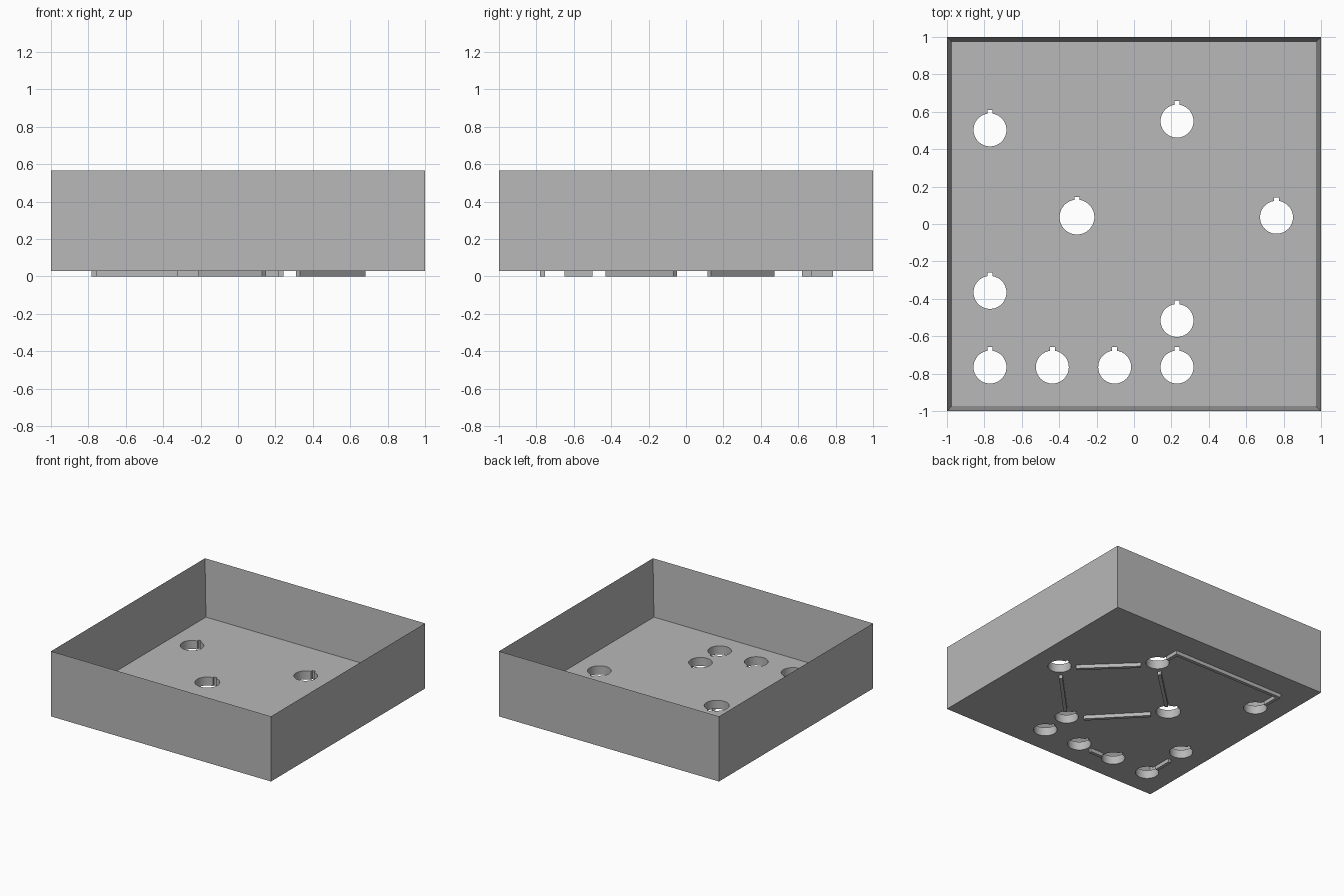
import bpy, bmesh, math
from mathutils import Vector

cube = bpy.data.objects.get("Cube")
if cube:
    bpy.data.objects.remove(cube, do_unlink=True)

BASE, TOP, WALL, FLOOR = 0.03, 0.565, 0.028, 0.07
BAR = 0.027

grey = bpy.data.materials.new("light_grey_plastic")
grey.use_nodes = True
colour = (0.48, 0.48, 0.48, 1)
grey.diffuse_color = colour
grey.node_tree.nodes["Principled BSDF"].inputs["Base Color"].default_value = colour


def finish(name, bm):
    """Turn a bmesh into a named grey object."""
    bmesh.ops.recalc_face_normals(bm, faces=bm.faces[:])
    mesh = bpy.data.meshes.new(name)
    bm.to_mesh(mesh)
    bm.free()
    mesh.materials.append(grey)
    obj = bpy.data.objects.new(name, mesh)
    bpy.context.collection.objects.link(obj)
    return obj


def prism(bm, outline, z0, z1):
    """Extrude a closed 2D outline from z0 up to z1."""
    face = bm.faces.new([bm.verts.new((x, y, z0)) for x, y in outline])
    up = bmesh.ops.extrude_face_region(bm, geom=[face])["geom"]
    verts = [v for v in up if isinstance(v, bmesh.types.BMVert)]
    bmesh.ops.translate(bm, verts=verts, vec=(0, 0, z1 - z0))


def keyhole(cx, cy, r, steps=64):
    """Circle with a small square notch on its +y side."""
    half = BAR / 2
    gap = math.asin(half / r)
    start, sweep = math.pi / 2 + gap, 2 * math.pi - 2 * gap
    angles = [start + sweep * i / steps for i in range(steps + 1)]
    pts = [(cx + r * math.cos(a), cy + r * math.sin(a)) for a in angles]
    return pts + [(cx + half, cy + 0.107), (cx - half, cy + 0.107)]


def bar(name, a, b):
    """Raised straight rib on the underside from a to b."""
    a, b = Vector(a), Vector(b)
    d = (b - a).normalized() * BAR / 2
    n = Vector((-d.y, d.x))
    bm = bmesh.new()
    prism(bm, [a + n, a - n, b - n, b + n], 0, BASE + 0.001)
    return finish(name, bm)


# Open tray: a box whose top is inset and sunk to the floor
bm = bmesh.new()
bmesh.ops.create_cube(bm, size=2)
for v in bm.verts:
    v.co.z = TOP if v.co.z > 0 else BASE
top = max(bm.faces, key=lambda f: f.calc_center_median().z)
bmesh.ops.inset_region(bm, faces=[top], thickness=WALL, use_even_offset=True)
for v in top.verts:
    v.co.z = BASE + FLOOR
tray = finish("tray", bm)

# Notched holes through the floor
back, left, inner, outer, front = (0.23, 0.55), (-0.77, 0.503), (-0.305, 0.037), (0.762, 0.036), (0.23, -0.516)
side = (-0.77, -0.366)
row = [(-0.77 + i / 3, -0.765) for i in range(4)]
bm = bmesh.new()
for p in [back, left, inner, outer, front, side] + row:
    prism(bm, keyhole(*p, 0.093 if p is inner else 0.088), -0.1, 0.2)
cutter = finish("hole_cutter", bm)
cutter.hide_render = True

cut = tray.modifiers.new("holes", "BOOLEAN")
cut.operation, cut.solver, cut.object = "DIFFERENCE", "EXACT", cutter
bpy.ops.object.select_all(action="DESELECT")
tray.select_set(True)
bpy.context.view_layer.objects.active = tray
bpy.ops.object.modifier_apply(modifier=cut.name)
bpy.data.objects.remove(cutter, do_unlink=True)
bpy.ops.object.shade_smooth_by_angle(angle=math.radians(30))

# Diamond of ribs joining four holes, stopping short of each
ring = [outer, back, inner, front]
for i, a in enumerate(ring):
    a, b = Vector(a), Vector(ring[(i + 1) % 4])
    bar(f"diamond_rib_{i + 1}", a.lerp(b, 0.17), a.lerp(b, 0.83))

# Short ribs between neighbouring holes
bar("row_rib", (-0.21, -0.767), (-0.325, -0.767))
bar("side_rib", (-0.77, -0.65), (-0.77, -0.5))

# Bracket of ribs linking the two rear holes
Y = 0.773
bar("bracket_long_rib", (-0.77 - BAR / 2, Y), (0.23 + BAR / 2, Y))
bar("bracket_left_rib", (-0.77, 0.62), (-0.77, Y - BAR / 2))
bar("bracket_right_rib", (0.23, 0.67), (0.23, Y - BAR / 2))
